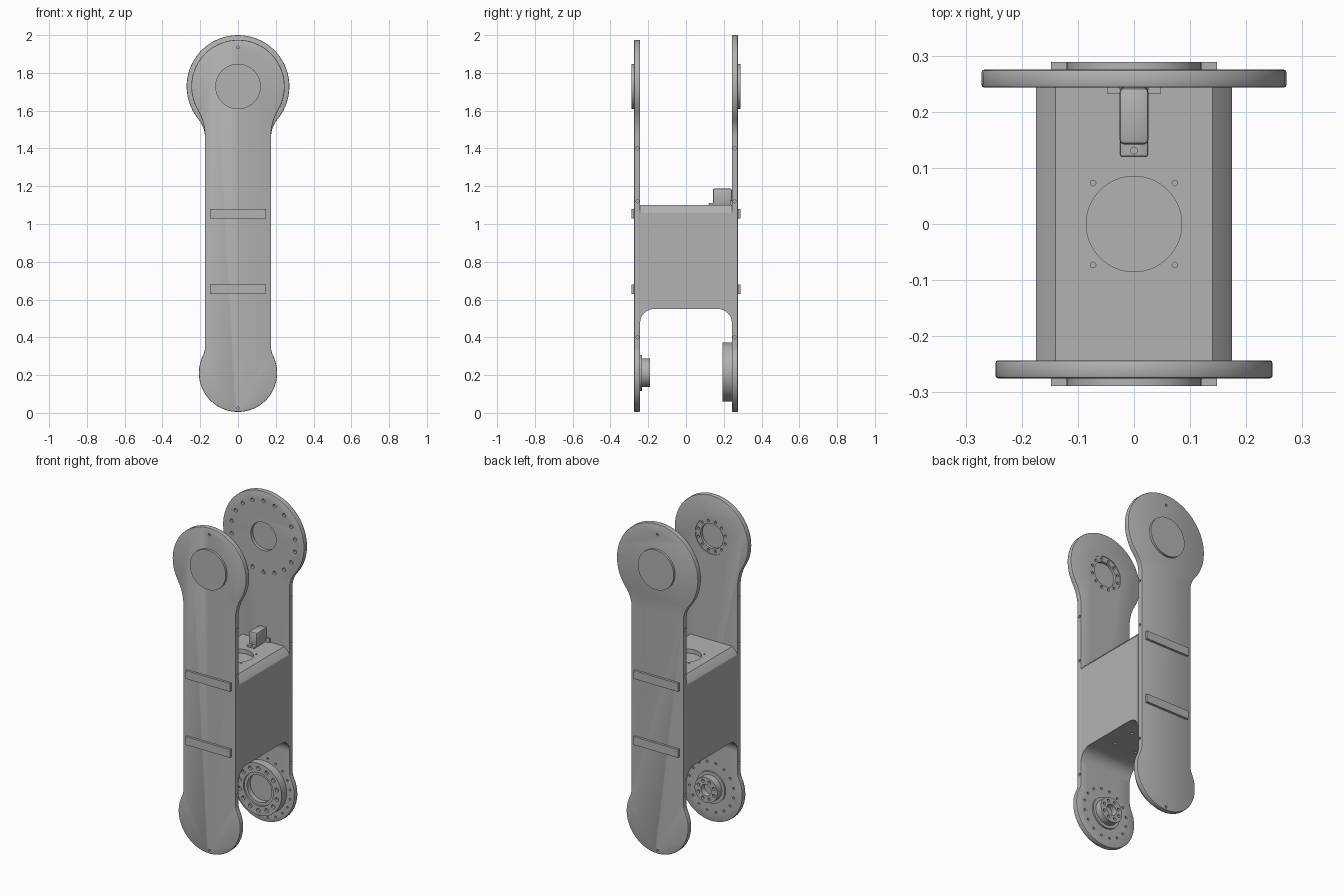
import bpy, bmesh, math
from mathutils import Matrix, Vector

cube = bpy.data.objects.get("Cube")
if cube:
    bpy.data.objects.remove(cube, do_unlink=True)

grey = bpy.data.materials.new("satin grey")
grey.use_nodes = True
GREY = (0.45, 0.45, 0.45, 1)
grey.diffuse_color = GREY
grey.node_tree.nodes["Principled BSDF"].inputs["Base Color"].default_value = GREY

TOP_Z, LOW_Z, HALF_W = 1.728, 0.212, 0.175
INNER, OUTER, PAD = 0.243, 0.275, 0.289


def finish(name, bm, bevel=0):
    bmesh.ops.recalc_face_normals(bm, faces=bm.faces)
    mesh = bpy.data.meshes.new(name)
    bm.to_mesh(mesh)
    bm.free()
    mesh.materials.append(grey)
    ob = bpy.data.objects.new(name, mesh)
    bpy.context.collection.objects.link(ob)
    if bevel:
        mod = ob.modifiers.new("soft edge", "BEVEL")
        mod.width, mod.segments, mod.limit_method = bevel, 2, "ANGLE"
        mod.angle_limit = math.radians(50)
        apply(ob, mod)
    return ob


def select(ob):
    bpy.ops.object.select_all(action="DESELECT")
    ob.select_set(True)
    bpy.context.view_layer.objects.active = ob


def apply(ob, mod):
    select(ob)
    bpy.ops.object.modifier_apply(modifier=mod.name)


def smooth(ob):
    select(ob)
    bpy.ops.object.shade_smooth_by_angle(angle=math.radians(30))


def extrude(name, points, axis, a, b, bevel=0):
    """Extrude a 2D outline along axis 0 (x) or 1 (y) from a to b."""
    bm = bmesh.new()
    place = (lambda p: (a, *p)) if axis == 0 else (lambda p: (p[0], a, p[1]))
    face = bm.faces.new([bm.verts.new(place(p)) for p in points])
    out = bmesh.ops.extrude_face_region(bm, geom=[face])
    move = Vector((b - a, 0, 0) if axis == 0 else (0, b - a, 0))
    bmesh.ops.translate(bm, vec=move, verts=[v for v in out["geom"] if isinstance(v, bmesh.types.BMVert)])
    return finish(name, bm, bevel)


def box(name, x, y, z, bevel=0):
    return extrude(name, [(x[0], z[0]), (x[1], z[0]), (x[1], z[1]), (x[0], z[1])], 1, *y, bevel)


def cylinders(name, centres, r, depth, axis, segments=16):
    bm = bmesh.new()
    turn = {"x": Matrix.Rotation(math.pi / 2, 4, "Y"),
            "y": Matrix.Rotation(math.pi / 2, 4, "X"), "z": Matrix()}[axis]
    for c in centres:
        bmesh.ops.create_cone(bm, cap_ends=True, segments=segments, radius1=r, radius2=r,
                              depth=depth, matrix=Matrix.Translation(c) @ turn)
    return finish(name, bm)


def cut(ob, centres, r, depth, axis, segments=16):
    cutter = cylinders("cutter", centres, r, depth, axis, segments)
    cutter.hide_render = True
    mod = ob.modifiers.new("holes", "BOOLEAN")
    mod.operation, mod.object, mod.solver = "DIFFERENCE", cutter, "EXACT"
    apply(ob, mod)
    bpy.data.objects.remove(cutter, do_unlink=True)


def circle(y, z, r, n):
    return [(r * math.cos(2 * math.pi * (i + 0.5) / n), y, z + r * math.sin(2 * math.pi * (i + 0.5) / n))
            for i in range(n)]


def half_outline(z0, r, fillet, way, n=24):
    """Right half of a rounded end, from its tip to the straight side."""
    dz = math.sqrt((r + fillet) ** 2 - (HALF_W + fillet) ** 2)
    end = math.atan2(dz, HALF_W + fillet)
    pts = []
    for i in range(n + 1):
        a = math.pi / 2 - (math.pi / 2 + end) * i / n
        pts.append((r * math.cos(a), z0 + way * r * math.sin(a)))
    for i in range(1, 11):
        a = end * (1 - i / 10)
        pts.append((HALF_W + fillet - fillet * math.cos(a), z0 + way * (fillet * math.sin(a) - dz)))
    return pts


def plate(name, side, top_r, fillet):
    right = half_outline(TOP_Z, top_r, fillet, 1) + half_outline(LOW_Z, 0.207, 0.1, -1)[::-1]
    left = [(-x, z) for x, z in right[::-1] if x > 0.0001]
    ob = extrude(name, right + left, 1, side * INNER, side * OUTER, 0.005)
    # Screw holes on the outer face and along the straight edges
    cut(ob, [(0, side * OUTER, z) for z in (0.025, 1.935)], 0.007, 0.02, "y")
    cut(ob, [(s * HALF_W, side * 0.257, z) for s in (-1, 1) for z in (0.4, 1.12, 1.4)], 0.008, 0.02, "x")
    return ob


# Side plates
front_plate = plate("front_plate", -1, 0.247, 0.28)
back_plate = plate("back_plate", 1, 0.272, 0.15)

# Upper joint recesses and bolt circles on the inner faces
cut(front_plate, [(0, -INNER, TOP_Z)], 0.108, 0.008, "y", 48)
cut(front_plate, [(0, -INNER, TOP_Z)], 0.075, 0.04, "y", 48)
cut(front_plate, circle(-INNER, TOP_Z, 0.092, 12), 0.008, 0.03, "y")
cut(back_plate, [(0, INNER, TOP_Z)], 0.085, 0.04, "y", 48)
cut(back_plate, circle(INNER, TOP_Z, 0.215, 18), 0.011, 0.03, "y")

# Lower bolt circles
cut(front_plate, circle(-INNER, LOW_Z, 0.15, 16), 0.007, 0.02, "y")
cut(back_plate, circle(INNER, LOW_Z, 0.18, 20), 0.006, 0.02, "y")
smooth(front_plate)
smooth(back_plate)

# Outer caps and raised ribs
for label, s in (("front", -1), ("back", 1)):
    smooth(cylinders(label + "_cap", [(0, s * (OUTER + PAD) / 2, TOP_Z)], 0.12, PAD - OUTER, "y", 64))
    for where, z in (("upper", 1.055), ("lower", 0.655)):
        box(f"{label}_{where}_rib", (-0.148, 0.148), (s * OUTER, s * PAD), (z - 0.025, z + 0.025))

# Lower output hub on the front plate
flange = cylinders("hub_flange", [(0, -0.239, LOW_Z)], 0.095, 0.01, "y", 48)
hub = cylinders("output_hub", [(0, -0.217, LOW_Z)], 0.076, 0.052, "y", 48)
cut(hub, [(0, -0.191, LOW_Z)], 0.034, 0.07, "y", 32)
cut(hub, circle(-0.191, LOW_Z, 0.055, 8), 0.009, 0.03, "y")

# Lower bearing ring on the back plate
ring = cylinders("bearing_ring", [(0, 0.219, LOW_Z + 0.004)], 0.156, 0.05, "y", 64)
cut(ring, [(0, 0.194, LOW_Z + 0.004)], 0.1, 0.02, "y", 48)
cut(ring, [(0, 0.194, LOW_Z + 0.004)], 0.082, 0.08, "y", 48)
cut(ring, circle(0.194, LOW_Z + 0.004, 0.127, 14), 0.012, 0.03, "y")
for ob in (flange, hub, ring):
    smooth(ob)

# Central body with rounded arch below
R, ARCH = 0.075, 0.55
arc = [(INNER - R + R * math.cos(i * math.pi / 20), ARCH - R + R * math.sin(i * math.pi / 20)) for i in range(11)]
arch = [(INNER, 1.06)] + arc
body = extrude("body", arch + [(-y, z) for y, z in arch[::-1]], 0, -HALF_W, HALF_W)
corners = [(x, y) for x in (-0.073, 0.073) for y in (-0.073, 0.073)]
cut(body, [(x, y, ARCH) for x, y in corners], 0.008, 0.03, "z")
smooth(body)

# Chamfered deck on the body
edge = [(HALF_W, 1.06), (0.165, 1.075), (0.14, 1.1)]
deck = extrude("deck", edge + [(-x, z) for x, z in edge[::-1]], 1, -INNER, INNER)
cut(deck, [(0, 0, 1.1)], 0.085, 0.05, "z", 64)
cut(deck, [(x, y, 1.1) for x, y in corners], 0.005, 0.03, "z")
smooth(deck)

# Cable connector with its screw foot and side tabs
smooth(box("connector", (-0.026, 0.026), (0.142, INNER), (1.1, 1.187), 0.008))
foot = box("connector_foot", (-0.025, 0.025), (0.12, INNER), (1.1, 1.112), 0.004)
cut(foot, [(0, 0.131, 1.112)], 0.006, 0.015, "z")
smooth(foot)
for label, s in (("left", 1), ("right", -1)):
    box(f"connector_{label}_tab", (s * 0.025, s * 0.047), (0.232, INNER), (1.1, 1.125))
